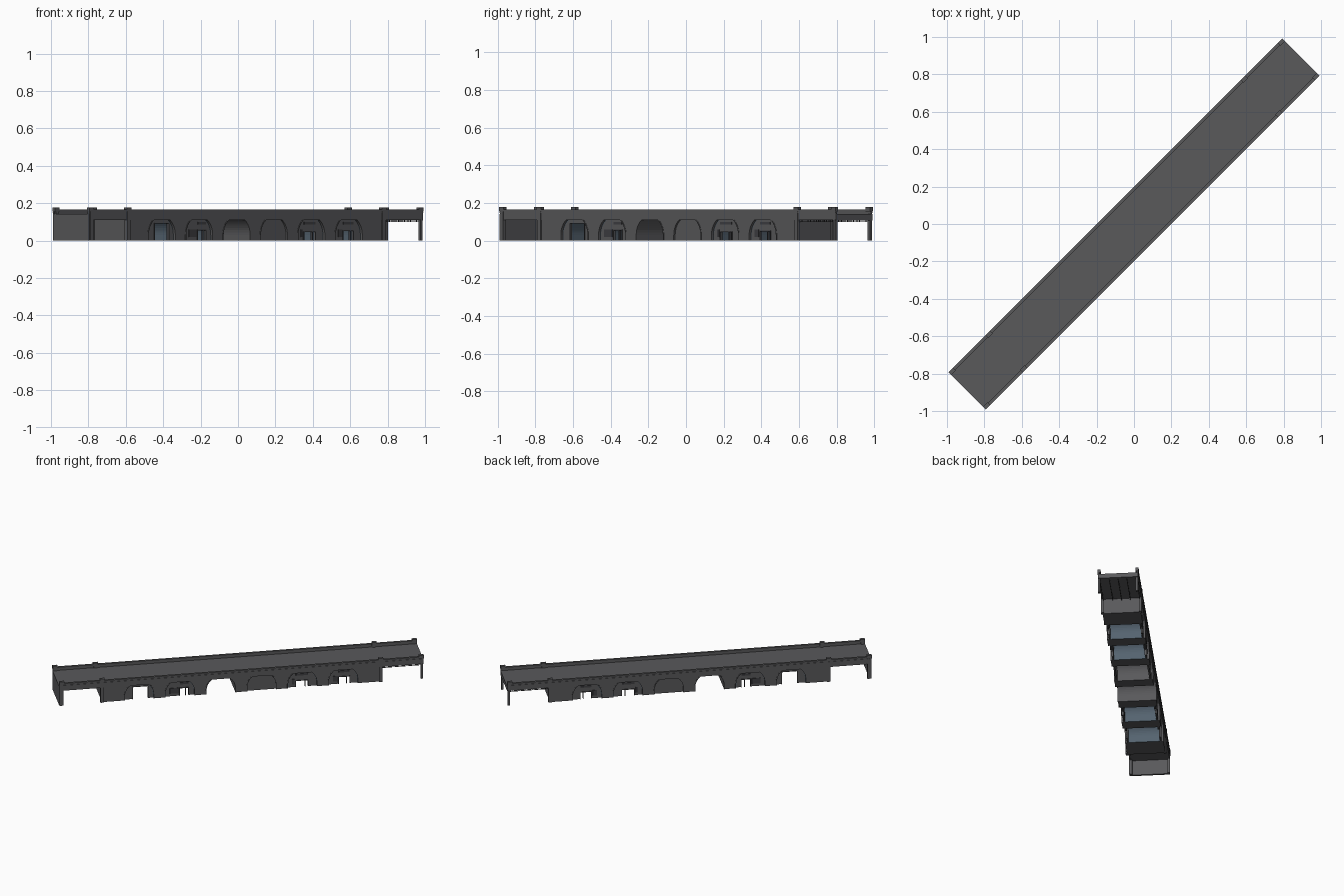
import bpy, bmesh
from math import pi, sin, cos
from mathutils import Matrix

if "Cube" in bpy.data.objects:
    bpy.data.objects.remove(bpy.data.objects["Cube"])

# u runs along the viaduct, v across it; everything is turned 45 degrees in plan
TURN = Matrix.Rotation(pi / 4, 4, 'Z')
L, W, R, SPRING = 1.262, 0.141, 0.1, 0.03
BODY, WALL = 0.965, 0.131
ARCHES = [-0.707, -0.424, -0.141, 0.141, 0.424, 0.707]


def material(name, col):
    m = bpy.data.materials.new(name)
    m.diffuse_color = (*col, 1)
    m.use_nodes = True
    m.node_tree.nodes["Principled BSDF"].inputs["Base Color"].default_value = m.diffuse_color
    return m


STONE = material("dark_stone", (0.10, 0.10, 0.105))
LINING = material("blue_lining", (0.09, 0.125, 0.16))
FRAME = material("dark_frame", (0.05, 0.05, 0.055))


def finish(name, bm, mat):
    bmesh.ops.recalc_face_normals(bm, faces=bm.faces)
    bm.transform(TURN)
    me = bpy.data.meshes.new(name)
    bm.to_mesh(me)
    bm.free()
    me.materials.append(mat)
    ob = bpy.data.objects.new(name, me)
    bpy.context.collection.objects.link(ob)
    return ob


def boxes(name, items, mat=STONE):
    """Each item: u0, u1, v0, v1, z0, z1"""
    bm = bmesh.new()
    for u0, u1, v0, v1, z0, z1 in items:
        m = Matrix.Translation(((u0 + u1) / 2, (v0 + v1) / 2, (z0 + z1) / 2)) @ \
            Matrix.Diagonal((u1 - u0, v1 - v0, z1 - z0, 1))
        bmesh.ops.create_cube(bm, size=1, matrix=m)
    return finish(name, bm, mat)


def prism(name, pts, spans, mat=STONE):
    """Extrude a (u, z) outline across each v span"""
    bm = bmesh.new()
    for v0, v1 in spans:
        f = bm.faces.new([bm.verts.new((u, v0, z)) for u, z in pts])
        g = bmesh.ops.extrude_face_region(bm, geom=[f])
        vs = [e for e in g['geom'] if isinstance(e, bmesh.types.BMVert)]
        bmesh.ops.translate(bm, verts=vs, vec=(0, v1 - v0, 0))
    return finish(name, bm, mat)


def arch(c, r, n=24):
    """Arch outline, left foot to right foot"""
    return [(c - r, 0)] + [(c - r * cos(pi * i / n), SPRING + r * sin(pi * i / n))
                           for i in range(n + 1)] + [(c + r, 0)]


def both(v0, v1):
    return [(v0, v1), (-v1, -v0)]


# Arched body
outline = [(-BODY, 0)]
for c in ARCHES:
    outline += arch(c, R)
outline += [(BODY, 0), (BODY, 0.139), (-BODY, 0.139)]
prism("arched_body", outline, [(-WALL, WALL)])

# Arch rings standing slightly proud of the wall
for c in ARCHES:
    prism("arch_ring", arch(c, R + 0.006) + arch(c, R)[::-1], both(WALL - 0.01, WALL + 0.002))

# Deck, parapets and coping
boxes("deck", [(-L, L, -WALL, WALL, 0.112, 0.141)])
boxes("parapet", [(-L, L, a, b, 0.11, 0.156) for a, b in both(0.128, 0.136)])
boxes("coping", [(-L, L, a, b, 0.154, 0.166) for a, b in both(0.124, W)])
boxes("string_course", [(-L, L, a, b, 0.146, 0.151) for a, b in both(0.13, 0.139)])

# Pilasters with caps
caps, shafts = [], []
for u in (-1.245, -BODY, BODY, 1.245):
    for a, b in both(0.12, W):
        caps.append((u - 0.017, u + 0.017, a, b, 0.154, 0.178))
        if u < 1.2:
            shafts.append((u - 0.012, u + 0.012, a, min(b, 0.138) if b > 0 else b, 0, 0.156))
boxes("pilaster_cap", caps)
boxes("pilaster", shafts)

# Closed end wall, and open end beam on posts
boxes("end_wall", [(-L, -L + 0.014, -W + 0.004, W - 0.004, 0, 0.141)])
boxes("end_beam", [(L - 0.014, L, -W + 0.004, W - 0.004, 0.108, 0.141)])
boxes("end_post", [(L - 0.02, L - 0.004, a, b, 0, 0.112) for a, b in both(0.122, 0.138)])

# Thin rods hung below the open bay
rods = []
for v in (-0.125, -0.06, 0, 0.06, 0.125):
    rods.append((BODY, L - 0.01, v - 0.002, v + 0.002, 0.098, 0.102))
    for i in range(6):
        u = BODY + 0.03 + i * 0.046
        rods.append((u - 0.002, u + 0.002, v - 0.002, v + 0.002, 0.1, 0.114))
boxes("hung_rods", rods, FRAME)

# Closed arch: plain infill
prism("plain_infill", arch(0.141, R), both(0.11, 0.122))

# Arch units: lined vault, infill walls with an opening, door frame
# arch centre, opening start and end, opening height
UNITS = [(-0.707, -0.042, 0.062, 0.09), (-0.424, 0.0, 0.06, 0.055),
         (0.424, -0.045, 0.04, 0.045), (0.707, -0.03, 0.045, 0.05)]
for c, a, b, h in UNITS:
    prism("vault_lining", arch(c, R) + arch(c, R - 0.004)[::-1], [(-0.118, 0.118)], LINING)
    prism("unit_infill", arch(c, R - 0.002) + [(c + b, 0), (c + b, h), (c + a, h), (c + a, 0)],
          both(0.108, 0.118))
    parts = []
    for v0, v1 in both(0.106, 0.122):
        parts += [(c + a - 0.004, c + a, v0, v1, 0, h),
                  (c + b, c + b + 0.004, v0, v1, 0, h),
                  (c + a - 0.004, c + b + 0.004, v0, v1, h, h + 0.004)]
        if h < 0.08:
            # Mullion, overhead panel and side board
            parts += [(c + b - 0.022, c + b - 0.018, v0, v1, 0, h),
                      (c + a, c + b, v0, v1, 0.085, 0.1),
                      (c - 0.07, c + a - 0.01, v0, v1, 0.02, 0.06)]
    boxes("door_frame", parts, FRAME)
